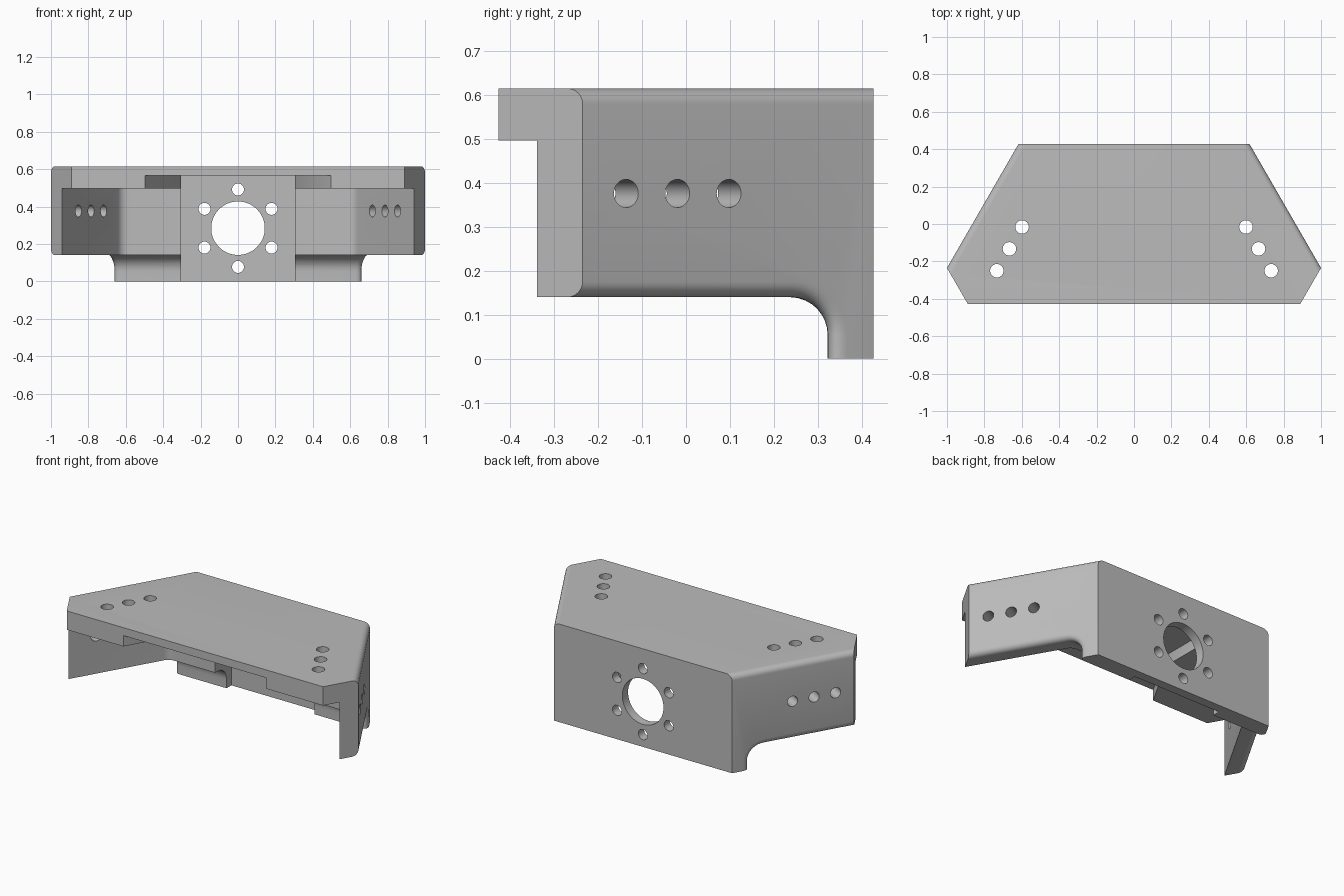
import bpy, bmesh
from math import sin, cos, pi, radians
from mathutils import Vector, Matrix

cube = bpy.data.objects.get("Cube")
if cube:
    bpy.data.objects.remove(cube)

metal = bpy.data.materials.new("plain grey")
metal.use_nodes = True
GREY = (0.5, 0.5, 0.5, 1)
metal.diffuse_color = GREY
metal.node_tree.nodes["Principled BSDF"].inputs["Base Color"].default_value = GREY

SIDE = Vector((cos(pi / 6), sin(pi / 6), 0))      # outward direction of the side wall
ALONG = Vector((0.5, -cos(pi / 6), 0))            # along the side wall, to the front
TIP = Vector((1, -0.235, 0))                      # outer front end of the side wall
BACK, FRONT, TOP, WALL = 0.427, -0.427, 0.615, 0.104
SLOPE = 0.577                                     # sideways run of the slanted ends per unit of y


def orient(bm):
    """Make all faces point outwards."""
    bm.normal_update()
    bmesh.ops.recalc_face_normals(bm, faces=bm.faces[:])
    if bm.calc_volume(signed=True) < 0:
        bmesh.ops.reverse_faces(bm, faces=bm.faces[:])
    bm.normal_update()


def make_object(name, bm):
    orient(bm)
    mesh = bpy.data.meshes.new(name)
    bm.to_mesh(mesh)
    bm.free()
    mesh.materials.append(metal)
    obj = bpy.data.objects.new(name, mesh)
    bpy.context.collection.objects.link(obj)
    return obj


def prism(points, direction):
    """Closed solid between an outline and its shifted copy."""
    bm = bmesh.new()
    low = [bm.verts.new(p) for p in points]
    high = [bm.verts.new(Vector(p) + direction) for p in points]
    bm.faces.new(low)
    bm.faces.new(high[::-1])
    for i in range(len(low)):
        bm.faces.new((low[i], high[i], high[i - 1], low[i - 1]))
    orient(bm)
    return bm


def arc(cx, cy, r, start, end, n=8):
    angles = [radians(start + (end - start) * i / n) for i in range(n + 1)]
    return [(cx + r * cos(a), cy + r * sin(a)) for a in angles]


def mirrored_plan(half, z):
    """Closed outline from the right half."""
    pts = half + [(-x, y) for x, y in reversed(half)]
    return [Vector((x, y, z)) for x, y in pts]


def mirror(v, s):
    return Vector((v.x * s, v.y, v.z))


def same(a, b):
    return abs(a - b) < 1e-4


# Body: side profile swept across, with the width following the plan outline
profile = [(FRONT, TOP), (TIP.y, TOP), (BACK, TOP), (BACK, 0), (0.322, 0)]
profile += arc(0.237, 0.055, 0.085, 0, 90) + [(TIP.y, 0.14), (FRONT, 0.14)]
bm = prism([(-1, y, z) for y, z in profile], Vector((2, 0, 0)))
for cap in [f for f in bm.faces if len(f.verts) > 4]:
    bmesh.utils.face_split(cap, *[v for v in cap.verts if same(v.co.y, TIP.y)])
crossing = [e for e in bm.edges if all(same(v.co.y, TIP.y) for v in e.verts)
            and e.verts[0].co.x * e.verts[1].co.x < 0]
bmesh.ops.dissolve_edges(bm, edges=crossing, use_verts=False)
for v in bm.verts:
    v.co.x *= TIP.x - abs(v.co.y - TIP.y) * SLOPE
orient(bm)


# Round the top and bottom outer edges of both side walls
def is_rounded(e):
    a, b = (v.co for v in e.verts)
    on_side = a.x * b.x > 0 and min(a.y, b.y) > TIP.y - 1e-4
    upright_end = same(a.y, b.y) and (same(a.y, TIP.y) or same(a.y, BACK))
    return on_side and not upright_end and not (same(a.z, 0) and same(b.z, 0))


bmesh.ops.bevel(bm, geom=[e for e in bm.edges if is_rounded(e)], offset=0.05,
                offset_type='WIDTH', segments=6, profile=0.5, affect='EDGES')
body = make_object("bracket_body", bm)

# Inner cavity under the top plate, with rounded back corners
inner = TIP - SIDE * WALL
back_y, r = 0.21, 0.06
corner_x = inner.x - (back_y - inner.y) * SLOPE
fillet = arc(corner_x - r * SLOPE, back_y - r, r, 90, 30, 6)
front_end = inner + ALONG * 0.4
cavity = mirrored_plan(fillet + [(front_end.x, front_end.y)], -0.2)
cutters = [make_object("cavity_cutter", prism(cavity, Vector((0, 0, 0.697))))]

# Central channel through the back block, flaring towards the front lip
flare = [(0.305, 0.37), (0.305, -0.094), (0.597, -0.6)]
cutters.append(make_object("channel_cutter", prism(mirrored_plan(flare, -0.2), Vector((0, 0, 0.765)))))

# Screw holes and the large round opening
holes = bmesh.new()


def hole(centre, axis, radius, depth, segments=32):
    matrix = Matrix.Translation(centre) @ axis.to_track_quat('Z', 'Y').to_matrix().to_4x4()
    bmesh.ops.create_cone(holes, cap_ends=True, segments=segments, radius1=radius,
                          radius2=radius, depth=depth, matrix=matrix)


for s in (1, -1):
    for i in (-1, 0, 1):
        top_hole = Vector((0.666, -0.133, 0.58)) + ALONG * 0.135 * i
        hole(mirror(top_hole, s), Vector((0, 0, 1)), 0.036, 0.3)
        side_hole = TIP - ALONG * 0.249 + ALONG * 0.135 * i + Vector((0, 0, 0.376))
        hole(mirror(side_hole, s), mirror(SIDE, s), 0.032, 0.32)
hub = Vector((0, 0.4, 0.284))
hole(hub, Vector((0, 1, 0)), 0.143, 0.2, 64)
for i in range(6):
    a = pi / 2 + i * pi / 3
    hole(hub + Vector((cos(a), 0, sin(a))) * 0.207, Vector((0, 1, 0)), 0.032, 0.2)
cutters.append(make_object("hole_cutter", holes))

# Cut everything out of the body
bpy.ops.object.select_all(action='DESELECT')
body.select_set(True)
bpy.context.view_layer.objects.active = body
for c in cutters:
    c.hide_render = True
    mod = body.modifiers.new(c.name, 'BOOLEAN')
    mod.operation, mod.solver, mod.object = 'DIFFERENCE', 'EXACT', c
    bpy.ops.object.modifier_apply(modifier=mod.name)
    bpy.data.objects.remove(c)

bpy.ops.object.shade_smooth_by_angle(angle=radians(30))
